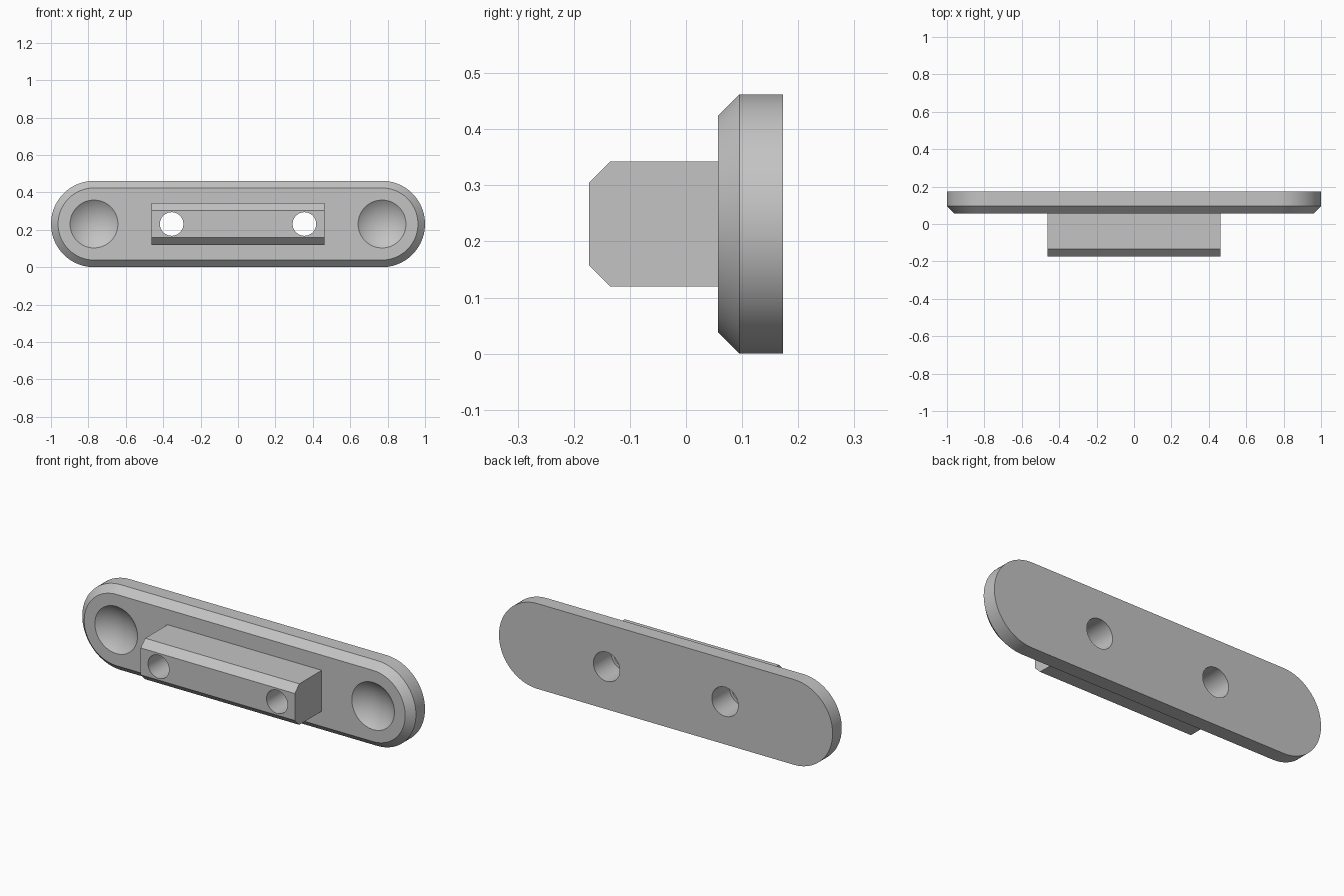
import bpy
import bmesh
import math
from mathutils import Matrix

cube = bpy.data.objects.get("Cube")
if cube:
    bpy.data.objects.remove(cube, do_unlink=True)

# Shared dimensions
MID_Z = 0.231
BACK, PLATE_FRONT, BAR_FRONT = 0.173, 0.057, -0.173
CHAMFER = 0.038
END_X = 1 - MID_Z
BAR_X, BAR_HALF_Z = 0.462, 0.111
HOLE_X, HOLE_R = 0.355, 0.063
BORE_R, BORE_DEPTH = 0.079, 0.15
DISH_X, DISH_R, DISH_DEPTH = 0.77, 0.128, 0.045

grey = bpy.data.materials.new("light grey")
grey.use_nodes = True
grey.diffuse_color = (0.55, 0.55, 0.55, 1)
grey.node_tree.nodes["Principled BSDF"].inputs["Base Color"].default_value = grey.diffuse_color


def make_object(name, bm):
    bmesh.ops.recalc_face_normals(bm, faces=bm.faces)
    mesh = bpy.data.meshes.new(name)
    bm.to_mesh(mesh)
    bm.free()
    mesh.materials.append(grey)
    obj = bpy.data.objects.new(name, mesh)
    bpy.context.collection.objects.link(obj)
    return obj


def loft(name, rings):
    """Skin a list of matching closed rings and cap both ends."""
    bm = bmesh.new()
    loops = [[bm.verts.new(p) for p in ring] for ring in rings]
    n = len(loops[0])
    for a, b in zip(loops, loops[1:]):
        for i in range(n):
            j = (i + 1) % n
            bm.faces.new((a[i], a[j], b[j], b[i]))
    bm.faces.new(loops[0])
    bm.faces.new(loops[-1])
    return make_object(name, bm)


def stadium(radius, y, steps=40):
    points = []
    for side, start in ((1, -math.pi / 2), (-1, math.pi / 2)):
        for i in range(steps + 1):
            a = start + math.pi * i / steps
            points.append((side * END_X + radius * math.cos(a), y,
                           MID_Z + radius * math.sin(a)))
    return points


def cylinder_cutter(x, radius, y0, y1):
    bm = bmesh.new()
    place = Matrix.Translation((x, (y0 + y1) / 2, MID_Z)) @ Matrix.Rotation(math.pi / 2, 4, "X")
    bmesh.ops.create_cone(bm, cap_ends=True, segments=64, radius1=radius,
                          radius2=radius, depth=y1 - y0, matrix=place)
    return make_object("hole_cutter", bm)


def dish_cutter(x):
    radius = (DISH_R ** 2 + DISH_DEPTH ** 2) / (2 * DISH_DEPTH)
    bm = bmesh.new()
    place = (Matrix.Translation((x, PLATE_FRONT + DISH_DEPTH - radius, MID_Z))
             @ Matrix.Rotation(math.pi / 2, 4, "X"))
    bmesh.ops.create_uvsphere(bm, u_segments=64, v_segments=64, radius=radius, matrix=place)
    return make_object("dish_cutter", bm)


def cut(obj, cutter):
    """Subtract the cutter for good, then discard it."""
    bpy.context.view_layer.objects.active = obj
    mod = obj.modifiers.new("cut", "BOOLEAN")
    mod.operation = "DIFFERENCE"
    mod.solver = "EXACT"
    mod.object = cutter
    bpy.ops.object.modifier_apply(modifier=mod.name)
    bpy.data.objects.remove(cutter, do_unlink=True)


# Round-ended plate with a chamfered front rim
plate = loft("base_plate", [
    stadium(MID_Z, BACK),
    stadium(MID_Z, PLATE_FRONT + CHAMFER),
    stadium(MID_Z - CHAMFER, PLATE_FRONT),
])

# Raised bar with chamfered long front edges
h, k = BAR_HALF_Z, BAR_HALF_Z - CHAMFER
section = [(PLATE_FRONT, -h), (BAR_FRONT + CHAMFER, -h), (BAR_FRONT, -k),
           (BAR_FRONT, k), (BAR_FRONT + CHAMFER, h), (PLATE_FRONT, h)]
bar = loft("raised_bar", [[(x, y, MID_Z + z) for y, z in section]
                          for x in (-BAR_X, BAR_X)])

# Round dishes, and stepped screw holes that widen at the back
for side in (-1, 1):
    cut(plate, dish_cutter(side * DISH_X))
    cut(plate, cylinder_cutter(side * HOLE_X, BORE_R, 0, BACK + 0.1))
    cut(bar, cylinder_cutter(side * HOLE_X, HOLE_R, BAR_FRONT - 0.1, BACK))
    cut(bar, cylinder_cutter(side * HOLE_X, BORE_R, BACK - BORE_DEPTH, BACK + 0.1))

# Smooth curved walls, keep edges sharp
for obj in (plate, bar):
    bpy.ops.object.select_all(action="DESELECT")
    obj.select_set(True)
    bpy.context.view_layer.objects.active = obj
    bpy.ops.object.shade_smooth_by_angle(angle=math.radians(30))
